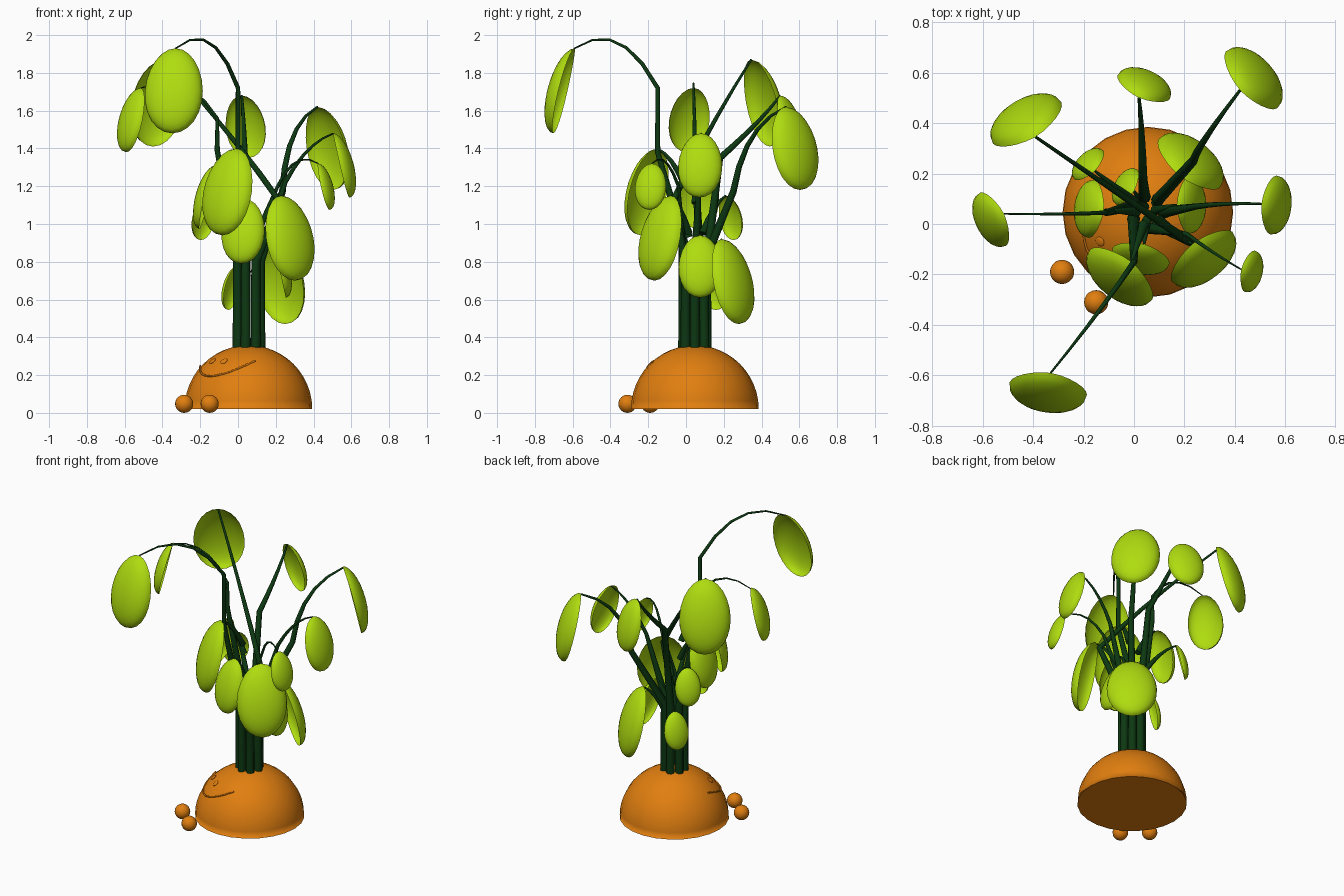
import bpy, bmesh, math
from mathutils import Vector

if "Cube" in bpy.data.objects:
    bpy.data.objects.remove(bpy.data.objects["Cube"])


def material(name, rgb):
    m = bpy.data.materials.new(name)
    m.diffuse_color = (*rgb, 1)
    m.use_nodes = True
    m.node_tree.nodes["Principled BSDF"].inputs["Base Color"].default_value = m.diffuse_color
    return m


ORANGE = material("orange", (0.75, 0.21, 0.005))
LEAF = material("leaf_green", (0.43, 0.72, 0.005))
STEM = material("stem_green", (0.004, 0.04, 0.006))


def finish(name, bm, mat):
    me = bpy.data.meshes.new(name)
    bm.to_mesh(me)
    bm.free()
    me.materials.append(mat)
    ob = bpy.data.objects.new(name, me)
    bpy.context.collection.objects.link(ob)
    for p in me.polygons:
        p.use_smooth = len(p.vertices) < 5
    return ob


def ball(name, loc, r):
    bm = bmesh.new()
    bmesh.ops.create_uvsphere(bm, u_segments=20, v_segments=12, radius=r)
    ob = finish(name, bm, ORANGE)
    ob.location = loc
    return ob


def tube(name, pts, radii, mat):
    cu = bpy.data.curves.new(name, 'CURVE')
    cu.dimensions = '3D'
    cu.bevel_depth = 1
    cu.bevel_resolution = 2
    cu.use_fill_caps = True
    sp = cu.splines.new('POLY')
    sp.points.add(len(pts) - 1)
    for p, co, r in zip(sp.points, pts, radii):
        p.co = (*co, 1)
        p.radius = r
    cu.materials.append(mat)
    bpy.context.collection.objects.link(bpy.data.objects.new(name, cu))


def arc(a, mid, b, steps):
    # smooth bend from a to b passing through mid
    c = 2 * mid - (a + b) / 2
    ts = [i / steps for i in range(steps + 1)]
    return [a * (1 - t) ** 2 + c * 2 * t * (1 - t) + b * t * t for t in ts]


def leaf(name, tip, h, facing):
    # cupped egg-shaped shell hanging from its tip, bulging toward the facing angle
    a = math.radians(facing)
    n = Vector((math.cos(a), math.sin(a), 0))
    t = Vector((-n.y, n.x, 0))

    def point(phi, th):
        rho = math.sin(phi)
        up = 0.5 * rho * math.cos(th)
        d = 0.5 - up
        out = 0.25 * max(d, 0) ** 0.85 + 0.18 * math.cos(phi)
        width = 0.345 * rho * math.sin(th) * (1 - 0.12 * up)
        return tip + h * (n * out + t * width - Vector((0, 0, d)))

    bm = bmesh.new()
    seg, rings = 24, 7
    grid = [[bm.verts.new(point(math.pi / 2 * i / rings, 2 * math.pi * j / seg))
             for j in range(seg)] for i in range(1, rings + 1)]
    pole = bm.verts.new(point(0, 0))
    for j in range(seg):
        k = (j + 1) % seg
        bm.faces.new((pole, grid[0][k], grid[0][j]))
        for p, q in zip(grid, grid[1:]):
            bm.faces.new((p[j], p[k], q[k], q[j]))
    bm.normal_update()
    if sum(f.normal.dot(n) for f in bm.faces) < 0:
        bmesh.ops.reverse_faces(bm, faces=bm.faces[:])
    finish(name, bm, LEAF)


# dome base with flat underside
C, R = Vector((0.055, 0.047, 0.02)), 0.338
bm = bmesh.new()
bmesh.ops.create_uvsphere(bm, u_segments=24, v_segments=24, radius=R)
bmesh.ops.bisect_plane(bm, geom=bm.verts[:] + bm.edges[:] + bm.faces[:],
                       plane_co=(0, 0, 0), plane_no=(0, 0, 1), clear_inner=True)
bmesh.ops.holes_fill(bm, edges=[e for e in bm.edges if e.is_boundary])
finish("dome_base", bm, ORANGE).location = C

# feet
ball("foot_left", (-0.285, -0.19, 0.048), 0.048)
ball("foot_right", (-0.15, -0.31, 0.048), 0.048)


# face: eyes and smile lying on the dome's front-left
def on_dome(x, z):
    dx, dz = x - C.x, z - C.z
    return Vector((x, C.y - math.sqrt(max(R * R - dx * dx - dz * dz, 0)), z))


for name, x in (("eye_left", -0.135), ("eye_right", -0.075)):
    p = on_dome(x, 0.274)
    eye = ball(name, p, 0.02)
    eye.rotation_euler = (p - C).to_track_quat('Z', 'Y').to_euler()
    eye.scale.z = 0.3
smile = arc(Vector((-0.2, 0.25)), Vector((-0.137, 0.195)), Vector((0.09, 0.275)), 12)
tube("smile", [on_dome(*s) for s in smile], [0.005] * len(smile), ORANGE)

# main stems: branching node, middle of the bend, leaf tip, riser below node,
# end radius, leaf height, leaf facing in degrees; feet stand in a ring
main = [
    ((0.25, 0.07, 1.22), (0.37, 0.08, 1.39), (0.505, 0.08, 1.48), 0, 0.004, 0.34, -6),
    ((0.235, 0.25, 1.17), (0.29, 0.35, 1.46), (0.42, 0.53, 1.62), 0, 0.006, 0.44, 42),
    ((0.035, 0.18, 1.35), (0.03, 0.36, 1.52), (0.02, 0.5, 1.68), 0, 0.006, 0.33, 66),
    ((-0.11, 0.045, 1.56), (-0.29, 0.04, 1.73), (-0.515, 0.04, 1.72), 0.17, 0.003, 0.34, 206),
    ((0, -0.15, 1.72), (-0.15, -0.36, 1.96), (-0.33, -0.59, 1.93), 0.34, 0.004, 0.45, 261),
    ((0.21, -0.04, 1.2), (0.31, -0.11, 1.33), (0.425, -0.18, 1.32), 0, 0.003, 0.245, -13),
    ((0.22, -0.07, 1.12), (-0.06, 0.12, 1.49), (-0.39, 0.345, 1.87), 0, 0.006, 0.46, 121),
]
for i, (node, mid, tip, riser, end_r, h, facing) in enumerate(main):
    a = 2 * math.pi * i / len(main)
    foot = Vector((C.x + 0.063 * math.cos(a), C.y + 0.063 * math.sin(a), 0.32))
    node, tip = Vector(node), Vector(tip)
    path = [foot, foot + Vector((0, 0, 0.48))]
    if riser:
        path.append(node - Vector((0, 0, riser)))
    bend = arc(node, Vector(mid), tip, 5)
    start_r = 3 * end_r
    radii = [0.027, 0.024, 0.014][:len(path)]
    radii += [start_r + (end_r - start_r) * k / 5 for k in range(6)]
    tube(f"main_stem_{i + 1}", path + bend, radii, STEM)
    leaf(f"outer_leaf_{i + 1}", tip, h, facing)

# lower leaves on short stems from the trunk: leaf tip, height, facing
lower = [
    ((0.18, 0.19, 0.92), 0.45, 52),
    ((0.17, 0.075, 0.94), 0.33, 0),
    ((0.23, -0.08, 1.15), 0.45, -51),
    ((-0.01, -0.15, 1.4), 0.46, 231),
    ((0.04, -0.08, 1.13), 0.34, 255),
    ((-0.12, 0.055, 1.31), 0.335, 174),
    ((-0.155, 0.21, 1.15), 0.235, 135),
    ((0.0, 0.13, 0.78), 0.235, 150),
]
for i, (tip, h, facing) in enumerate(lower, 1):
    tip = Vector(tip)
    root = tip.lerp(Vector((C.x, C.y, tip.z)), 0.75) - Vector((0, 0, 0.2))
    mid = root.lerp(tip, 0.5) + Vector((0, 0, 0.03))
    tube(f"side_stem_{i}", arc(root, mid, tip, 4), [0.02, 0.016, 0.012, 0.009, 0.005], STEM)
    leaf(f"lower_leaf_{i}", tip, h, facing)
